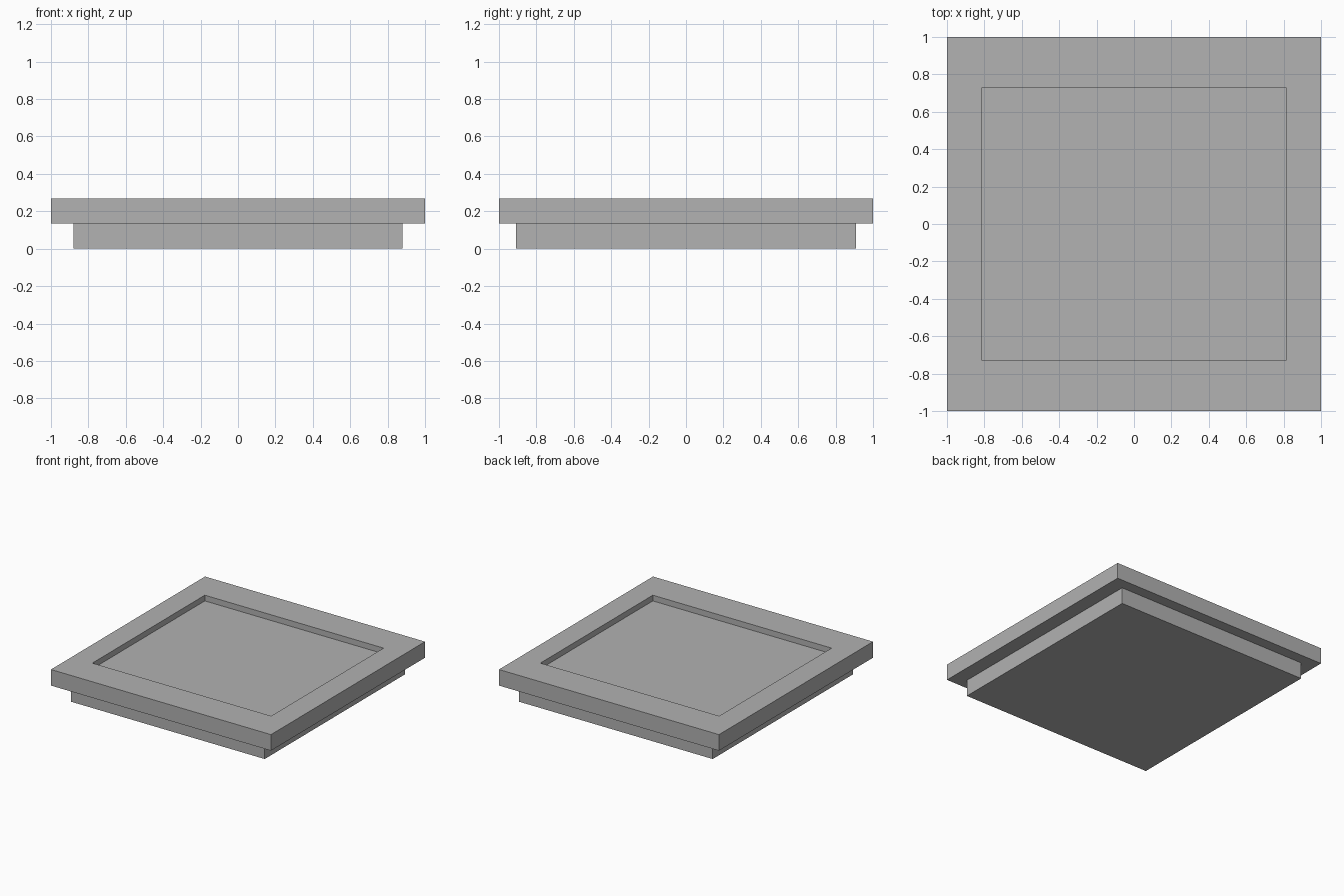
import bpy
import bmesh
from mathutils import Vector

cube = bpy.data.objects.get("Cube")
if cube:
    bpy.data.objects.remove(cube, do_unlink=True)

grey = bpy.data.materials.new("plain_grey")
grey.use_nodes = True
COLOUR = (0.445, 0.445, 0.445, 1)
grey.diffuse_color = COLOUR
grey.node_tree.nodes["Principled BSDF"].inputs["Base Color"].default_value = COLOUR


def slab(name, half_x, half_y, bottom, top, recess=None):
    """Box between two heights, with an optional (half_x, half_y, depth) recess on top."""
    bm = bmesh.new()
    bmesh.ops.create_cube(bm, size=2)
    for v in bm.verts:
        v.co = Vector((v.co.x * half_x, v.co.y * half_y, top if v.co.z > 0 else bottom))
    if recess:
        rx, ry, depth = recess
        bm.normal_update()
        face = max(bm.faces, key=lambda f: f.normal.z)
        # Rim around the opening
        bmesh.ops.inset_region(bm, faces=[face], thickness=half_x - rx)
        for v in face.verts:
            v.co.y = ry if v.co.y > 0 else -ry
        # Sunken floor and its walls
        floor = bmesh.ops.extrude_discrete_faces(bm, faces=[face])["faces"][0]
        for v in floor.verts:
            v.co.z -= depth
    bmesh.ops.recalc_face_normals(bm, faces=bm.faces)
    mesh = bpy.data.meshes.new(name)
    bm.to_mesh(mesh)
    bm.free()
    mesh.materials.append(grey)
    obj = bpy.data.objects.new(name, mesh)
    bpy.context.collection.objects.link(obj)
    return obj


# Narrower plinth, and the overhanging tray with its shallow square recess
slab("base_plinth", 0.88, 0.91, 0, 0.135)
slab("tray_top", 1, 1, 0.135, 0.267, recess=(0.735, 0.73, 0.047))
